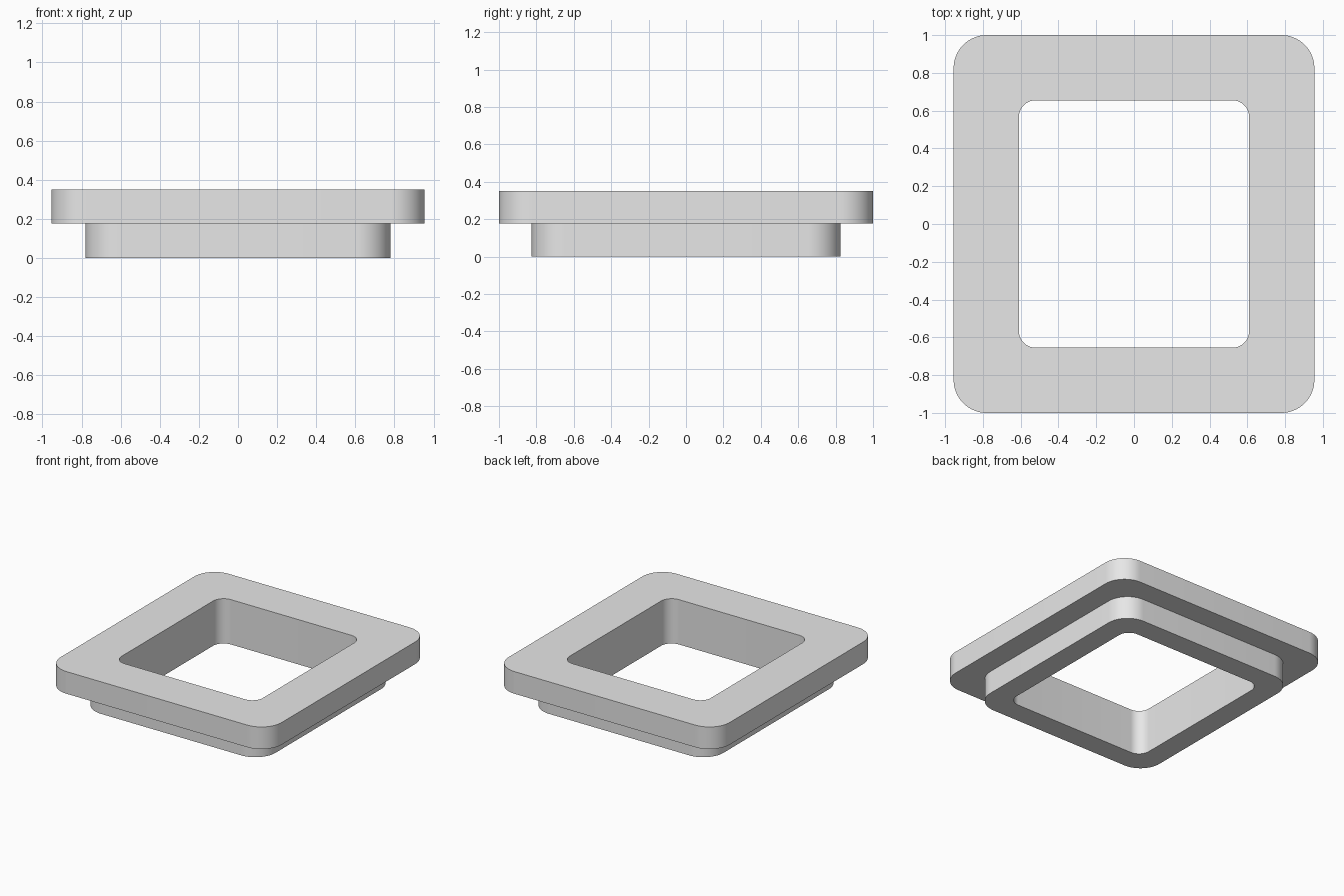
import bpy
import bmesh
from math import cos, sin, pi, radians

cube = bpy.data.objects.get("Cube")
if cube:
    bpy.data.objects.remove(cube, do_unlink=True)

CORNER_STEPS = 16
HEIGHT, STEP = 0.35, 0.177


def rounded_loop(bm, half_x, half_y, radius, z):
    """Ring of vertices around a rounded rectangle."""
    loop = []
    for corner, (sx, sy) in enumerate([(1, 1), (-1, 1), (-1, -1), (1, -1)]):
        for i in range(CORNER_STEPS + 1):
            a = (corner + i / CORNER_STEPS) * pi / 2
            loop.append(bm.verts.new((sx * (half_x - radius) + radius * cos(a),
                                      sy * (half_y - radius) + radius * sin(a), z)))
    return loop


# Outlines: half width, half depth, corner radius
flange = (0.955, 1.0, 0.175)
collar = (0.78, 0.825, 0.175)
opening = (0.61, 0.655, 0.09)

# Stepped section, carried around the frame as closed rings
section = [(collar, 0), (collar, STEP), (flange, STEP),
           (flange, HEIGHT), (opening, HEIGHT), (opening, 0)]

bm = bmesh.new()
loops = [rounded_loop(bm, *outline, z) for outline, z in section]
for k, low in enumerate(loops):
    high = loops[(k + 1) % len(loops)]
    for i in range(len(low)):
        j = (i + 1) % len(low)
        bm.faces.new((low[i], low[j], high[j], high[i]))
bmesh.ops.recalc_face_normals(bm, faces=bm.faces)

mesh = bpy.data.meshes.new("flanged_frame")
bm.to_mesh(mesh)
bm.free()
frame = bpy.data.objects.new("flanged_frame", mesh)
bpy.context.collection.objects.link(frame)

# Plain grey material
grey = bpy.data.materials.new("light_grey")
grey.use_nodes = True
colour = (0.8, 0.8, 0.8, 1)
grey.diffuse_color = colour
for node in grey.node_tree.nodes:
    if node.type == 'BSDF_PRINCIPLED':
        node.inputs["Base Color"].default_value = colour
mesh.materials.append(grey)

# Smooth corners, crisp edges
bpy.ops.object.select_all(action='DESELECT')
frame.select_set(True)
bpy.context.view_layer.objects.active = frame
bpy.ops.object.shade_smooth_by_angle(angle=radians(30))
